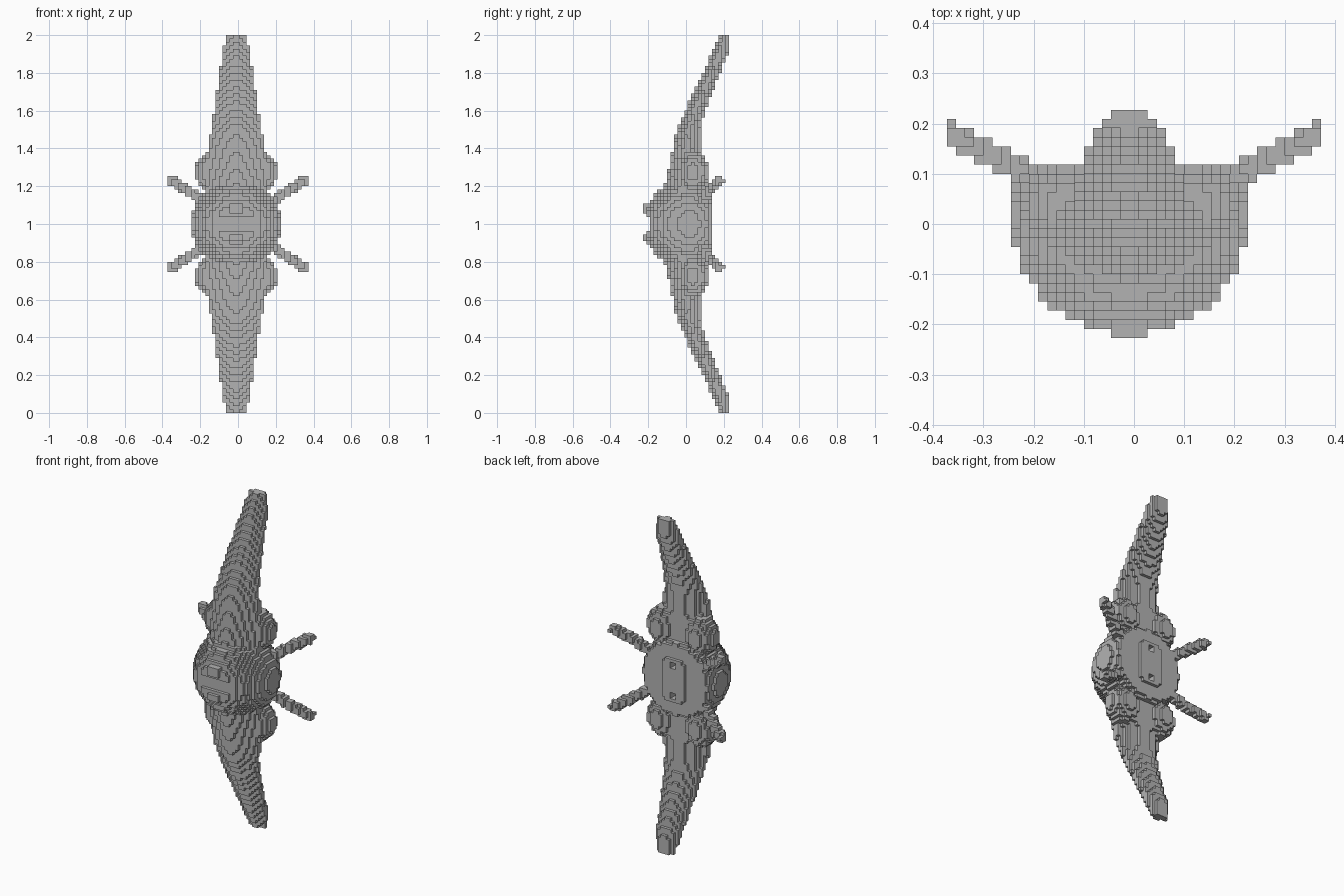
import bpy
import bmesh

if "Cube" in bpy.data.objects:
    bpy.data.objects.remove(bpy.data.objects["Cube"], do_unlink=True)

S = 2 / 110          # block size
AXIS = -S / 2        # body axis sits on a block edge

grey = bpy.data.materials.new("hull_grey")
grey.use_nodes = True
colour = (0.45, 0.45, 0.45, 1)
grey.diffuse_color = colour
grey.node_tree.nodes["Principled BSDF"].inputs["Base Color"].default_value = colour

# Blade sections: distance from hull centre, half width, front y, back y
BLADE = [
    (0.10, 0.16, -0.14, 0.09), (0.25, 0.16, -0.10, 0.09),
    (0.34, 0.16, -0.082, 0.09), (0.40, 0.15, -0.07, 0.075),
    (0.50, 0.13, -0.05, 0.078), (0.60, 0.115, -0.005, 0.10),
    (0.70, 0.10, 0.04, 0.14), (0.80, 0.085, 0.088, 0.18),
    (0.87, 0.08, 0.12, 0.21), (0.92, 0.07, 0.14, 0.228),
    (1.0, 0.045, 0.185, 0.23),
]


def section(h):
    for a, b in zip(BLADE, BLADE[1:]):
        if a[0] <= h <= b[0]:
            t = (h - a[0]) / (b[0] - a[0])
            return [p + (q - p) * t for p, q in zip(a[1:], b[1:])]
    return None


def ellipsoid(p, c, r):
    return sum(((a - b) / d) ** 2 for a, b, d in zip(p, c, r)) <= 1


# Each test takes x from the axis, y, and signed height from the hull centre
def in_hull(x, y, h):
    ax, ah = abs(x), abs(h)
    # twin thruster ports in the back plate
    if y > 0.09 and ax < 0.02 and abs(ah - 0.085) < 0.02:
        return False
    # raised back plate with cut corners
    if 0.10 < y < 0.136 and ax < 0.08 and ah < 0.125 and ax + ah < 0.17:
        return True
    # two nose studs with a recess between them
    if -0.228 < y < -0.1 and ax < 0.036 and 0.055 < ah < 0.1:
        return True
    if y < -0.19 and ah < 0.04:
        return False
    depth = 0.246 if y < 0.02 else 0.19
    return -0.21 < y < 0.118 and ellipsoid(
        (x, y, h), (0, 0.02, 0), (0.238, depth, 0.238))


def in_blade(x, y, h):
    s = section(abs(h))
    if s is None:
        return False
    w, front, back = s
    t = abs(x) / w
    near = front + (back - front) * 0.4 * t ** 1.5
    far = max(back - (back - front) * 0.45 * t * t, near + S)
    return t <= 1 and near <= y <= far


def in_pods(x, y, h):
    # rounded pods flanking each blade root
    return y < 0.118 and ellipsoid(
        (abs(x), y, abs(h)), (0.125, 0.04, 0.275), (0.092, 0.078, 0.11))


def in_struts(x, y, h):
    # four struts, placed about the true centre
    p = (abs(x + AXIS), y, abs(h))
    a, b = (0.17, 0.08, 0.115), (0.362, 0.175, 0.237)
    d = [v - u for u, v in zip(a, b)]
    t = sum((q - u) * v for q, u, v in zip(p, a, d)) / sum(v * v for v in d)
    if not 0 <= t <= 1.05:
        return False
    return sum((q - u - v * t) ** 2 for q, u, v in zip(p, a, d)) <= 0.027 ** 2


PARTS = [("hull", in_hull), ("blades", in_blade),
         ("side_pods", in_pods), ("struts", in_struts)]

# Fill the block grid, giving each block to the first part that claims it
owner = {}
for k in range(110):
    for j in range(-12, 13):
        for i in range(-20, 21):
            x, y, h = i * S - AXIS, j * S, (k + 0.5) * S - 1
            for name, test in PARTS:
                if test(x, y, h):
                    owner[(i, j, k)] = name
                    break

# Corner loops for the six sides of a block
SIDES = {
    (1, 0, 0): [(1, 0, 0), (1, 1, 0), (1, 1, 1), (1, 0, 1)],
    (-1, 0, 0): [(0, 0, 0), (0, 0, 1), (0, 1, 1), (0, 1, 0)],
    (0, 1, 0): [(0, 1, 0), (0, 1, 1), (1, 1, 1), (1, 1, 0)],
    (0, -1, 0): [(0, 0, 0), (1, 0, 0), (1, 0, 1), (0, 0, 1)],
    (0, 0, 1): [(0, 0, 1), (1, 0, 1), (1, 1, 1), (0, 1, 1)],
    (0, 0, -1): [(0, 0, 0), (0, 1, 0), (1, 1, 0), (1, 0, 0)],
}


def build(name):
    # Only the exposed sides of the part's blocks become faces
    bm = bmesh.new()
    verts = {}

    def corner(c):
        if c not in verts:
            verts[c] = bm.verts.new(
                ((c[0] - 0.5) * S, (c[1] - 0.5) * S, c[2] * S))
        return verts[c]

    for cell, part in owner.items():
        if part != name:
            continue
        for step, loop in SIDES.items():
            if tuple(a + b for a, b in zip(cell, step)) not in owner:
                bm.faces.new([corner(tuple(a + b for a, b in zip(cell, o)))
                              for o in loop])
    mesh = bpy.data.meshes.new(name)
    bm.to_mesh(mesh)
    bm.free()
    mesh.materials.append(grey)
    obj = bpy.data.objects.new(name, mesh)
    bpy.context.collection.objects.link(obj)


for part_name, _ in PARTS:
    build(part_name)
